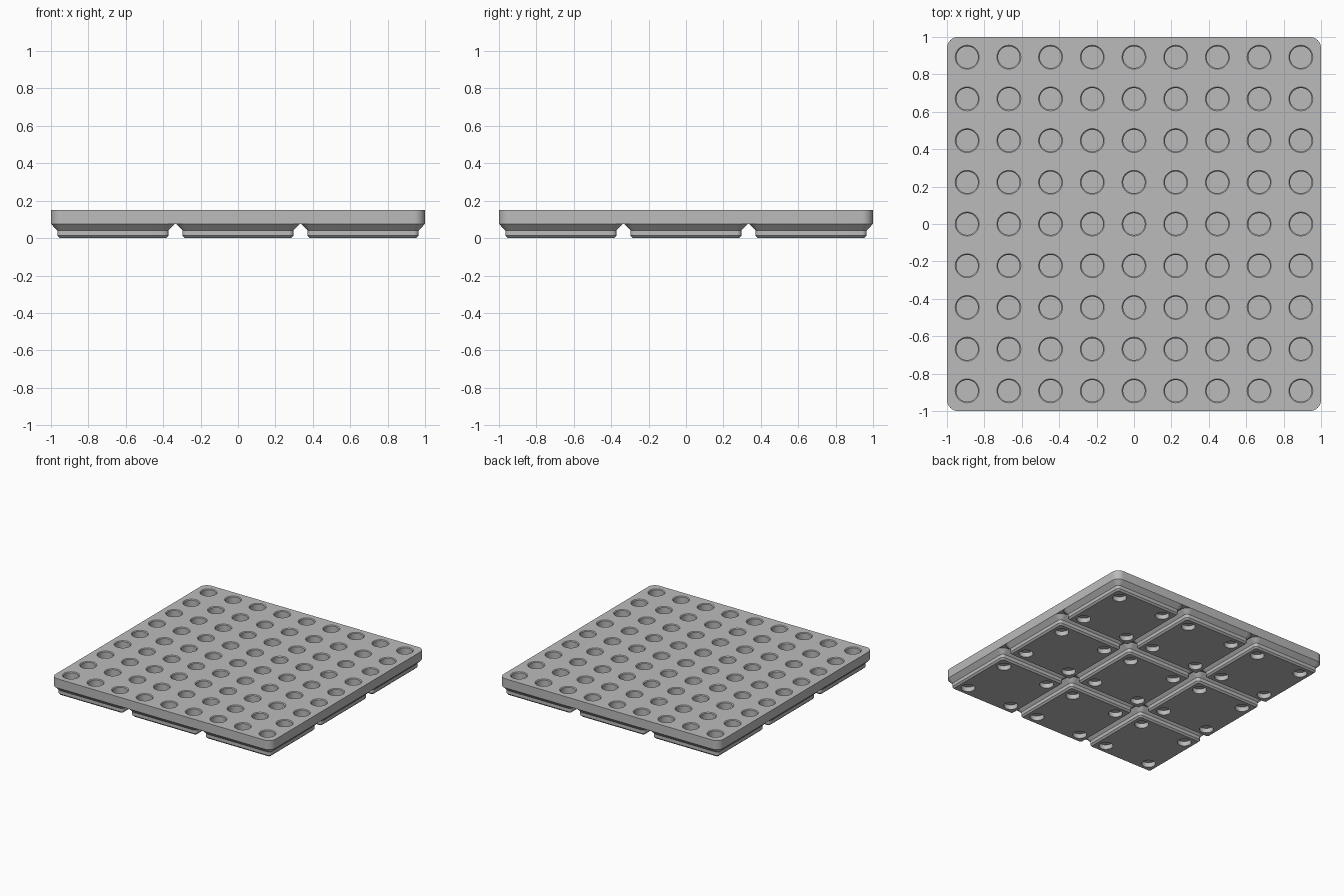
import bpy, bmesh
from math import pi, sin, cos

cube = bpy.data.objects.get("Cube")
if cube:
    bpy.data.objects.remove(cube, do_unlink=True)

PITCH = 0.669        # spacing of the feet
STEP = PITCH / 3     # spacing of the top sockets
SPLIT = 0.076        # height where feet meet the plate
TOP = 0.15

grey = bpy.data.materials.new("plain grey")
grey.use_nodes = True
grey.diffuse_color = (0.5, 0.5, 0.5, 1)
grey.node_tree.nodes["Principled BSDF"].inputs["Base Color"].default_value = (0.5, 0.5, 0.5, 1)


def rounded_square(half, radius, steps=8):
    pts = []
    for quarter in range(4):
        mid = pi / 4 + quarter * pi / 2
        cx = (half - radius) * (1 if cos(mid) > 0 else -1)
        cy = (half - radius) * (1 if sin(mid) > 0 else -1)
        for i in range(steps + 1):
            a = quarter * pi / 2 + i * pi / 2 / steps
            pts.append((cx + radius * cos(a), cy + radius * sin(a)))
    return pts


def circle(radius, sides=40):
    return [(radius * cos(2 * pi * i / sides), radius * sin(2 * pi * i / sides)) for i in range(sides)]


def loft(bm, sections, at=(0, 0)):
    """Skin a stack of (outline, height) sections, listed bottom to top."""
    rings = [[bm.verts.new((x + at[0], y + at[1], z)) for x, y in outline] for outline, z in sections]
    for low, high in zip(rings, rings[1:]):
        for i in range(len(low)):
            j = (i + 1) % len(low)
            bm.faces.new((low[i], low[j], high[j], high[i]))
    bm.faces.new(list(reversed(rings[0])))
    bm.faces.new(rings[-1])


def make_object(name, stacks):
    bm = bmesh.new()
    for sections, at in stacks:
        loft(bm, sections, at)
    mesh = bpy.data.meshes.new(name)
    bm.to_mesh(mesh)
    bm.free()
    mesh.materials.append(grey)
    obj = bpy.data.objects.new(name, mesh)
    bpy.context.collection.objects.link(obj)
    return obj


def carve(obj, cutter):
    """Cut the holes, bake the result, drop the cutter and smooth curved walls."""
    mod = obj.modifiers.new("holes", "BOOLEAN")
    mod.operation, mod.solver, mod.object = "DIFFERENCE", "EXACT", cutter
    bpy.ops.object.select_all(action="DESELECT")
    obj.select_set(True)
    bpy.context.view_layer.objects.active = obj
    bpy.ops.object.modifier_apply(modifier=mod.name)
    bpy.data.objects.remove(cutter, do_unlink=True)
    bpy.ops.object.shade_smooth_by_angle(angle=0.5)


# Top plate with a nine by nine grid of chamfered round sockets
outline = rounded_square(1.0, 0.06)
plate = make_object("top_plate", [([(outline, SPLIT), (outline, TOP)], (0, 0))])
socket = [(circle(0.058), TOP - 0.07), (circle(0.058), TOP - 0.006),
          (circle(0.064), TOP), (circle(0.064), TOP + 0.02)]
grid = [(STEP * i, STEP * j) for i in range(-4, 5) for j in range(-4, 5)]
carve(plate, make_object("socket_cutter", [(socket, at) for at in grid]))

# Stepped foot with four shallow round recesses underneath
foot = make_object("foot", [([
    (rounded_square(0.284, 0.013), 0),
    (rounded_square(0.297, 0.026), 0.013),
    (rounded_square(0.297, 0.026), 0.041),
    (rounded_square(0.331, 0.06), SPLIT)], (0, 0))])
recess = [(circle(0.052), -0.02), (circle(0.052), 0.038)]
corners = [(0.207 * i, 0.207 * j) for i in (-1, 1) for j in (-1, 1)]
carve(foot, make_object("recess_cutter", [(recess, at) for at in corners]))

# Nine feet in a three by three grid
for i in range(-1, 2):
    for j in range(-1, 2):
        copy = foot if i == j == 0 else foot.copy()
        if copy is not foot:
            bpy.context.collection.objects.link(copy)
        copy.name = f"foot_{i + 2}_{j + 2}"
        copy.location = (PITCH * i, PITCH * j, 0)
